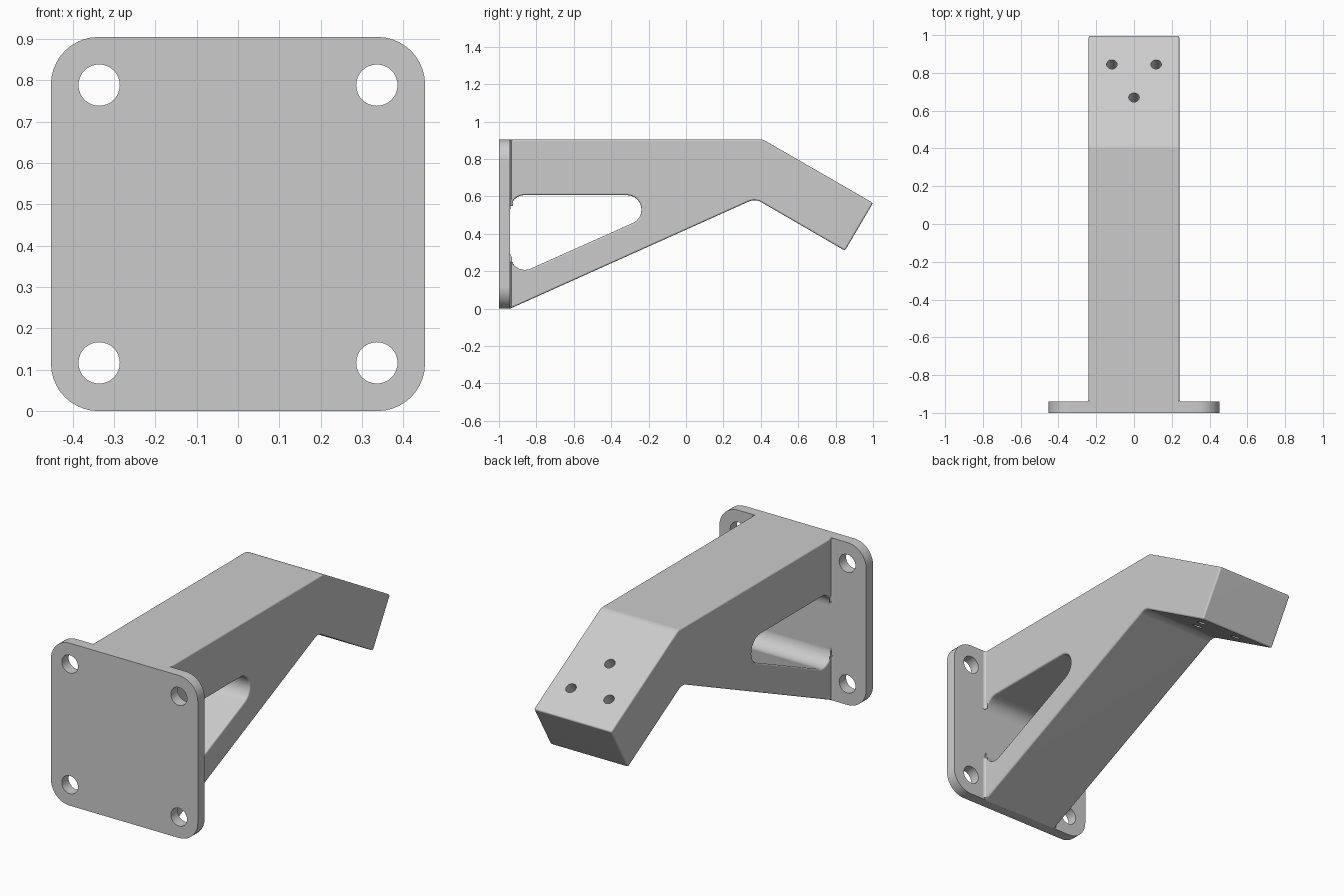
import bpy, bmesh, math
from mathutils import Vector, Matrix

default = bpy.data.objects.get("Cube")
if default:
    bpy.data.objects.remove(default, do_unlink=True)

grey = bpy.data.materials.new("satin grey")
grey.use_nodes = True
COLOUR = (0.6, 0.6, 0.6, 1)
grey.diffuse_color = COLOUR
grey.node_tree.nodes["Principled BSDF"].inputs["Base Color"].default_value = COLOUR


def rounded(corners, steps=10):
    """Turn (u, v, radius) corners into a polygon with arcs."""
    points = []
    for i, (u, v, radius) in enumerate(corners):
        here = Vector((u, v))
        if radius == 0:
            points.append(here)
            continue
        before = (Vector(corners[i - 1][:2]) - here).normalized()
        after = (Vector(corners[(i + 1) % len(corners)][:2]) - here).normalized()
        half = before.angle(after) / 2
        centre = here + (before + after).normalized() * radius / math.sin(half)
        start = here + before * radius / math.tan(half) - centre
        end = here + after * radius / math.tan(half) - centre
        sweep = start.angle_signed(end)
        for k in range(steps + 1):
            points.append(centre + Matrix.Rotation(-sweep * k / steps, 2) @ start)
    return points


def prism(name, points, place, low, high):
    """Extrude a polygon; place maps (u, v, depth) to a position."""
    bm = bmesh.new()
    face = bm.faces.new([bm.verts.new(place(p[0], p[1], low)) for p in points])
    shift = Vector(place(0, 0, high)) - Vector(place(0, 0, low))
    new = bmesh.ops.extrude_face_region(bm, geom=[face])["geom"]
    bmesh.ops.translate(bm, vec=shift, verts=[g for g in new if isinstance(g, bmesh.types.BMVert)])
    bmesh.ops.recalc_face_normals(bm, faces=bm.faces)
    mesh = bpy.data.meshes.new(name)
    bm.to_mesh(mesh)
    bm.free()
    mesh.materials.append(grey)
    obj = bpy.data.objects.new(name, mesh)
    bpy.context.collection.objects.link(obj)
    return obj


def activate(obj):
    bpy.ops.object.select_all(action="DESELECT")
    obj.select_set(True)
    bpy.context.view_layer.objects.active = obj


def apply(obj, kind, **settings):
    mod = obj.modifiers.new(kind.title(), kind)
    for key, value in settings.items():
        setattr(mod, key, value)
    activate(obj)
    bpy.ops.object.modifier_apply(modifier=mod.name)


def drill(obj, centre, radius, tilt):
    """Cut a round hole right through an object."""
    bpy.ops.mesh.primitive_cylinder_add(vertices=32, radius=radius, depth=0.9,
                                        location=centre, rotation=(tilt, 0, 0))
    cutter = bpy.context.object
    cutter.hide_render = True
    cutter.data.materials.append(grey)
    apply(obj, "BOOLEAN", operation="DIFFERENCE", solver="EXACT", object=cutter)
    bpy.data.objects.remove(cutter, do_unlink=True)


def finish(obj):
    activate(obj)
    bpy.ops.object.shade_smooth_by_angle(angle=math.radians(32))
    apply(obj, "WEIGHTED_NORMAL", keep_sharp=True)


def from_side(y, z, x):
    return (x, y, z)


def from_front(x, z, y):
    return (x, y, z)


def from_top(x, y, z):
    return (x, y, z)


HEIGHT = 0.905
HALF = HEIGHT / 2
BACK = -0.94      # rear face of the plate
SUNK = -0.97      # arm root inside the plate
ARM = 0.24        # half width of the arm

# Mounting plate with four bolt holes
R = 0.115
plate = prism("mounting_plate",
              rounded([(-HALF, 0, R), (HALF, 0, R), (HALF, HEIGHT, R), (-HALF, HEIGHT, R)]),
              from_front, -1, BACK)
for x in (-0.336, 0.336):
    for dz in (-0.336, 0.336):
        drill(plate, (x, BACK, HALF + dz), 0.05, math.pi / 2)
finish(plate)

# Bent arm with a brace; the window is open towards the plate
W = 0.078
outline = rounded([
    (SUNK, HEIGHT, 0), (0.41, HEIGHT, 0.06), (1, 0.565, 0), (0.85, 0.31, 0),
    (0.37, 0.588, 0.07), (BACK, 0, 0), (SUNK, 0, 0),
    (SUNK, 0.285, 0), (BACK, 0.285, 0), (BACK, 0.165, W), (0.05, 0.607, W),
    (BACK, 0.607, W), (BACK, 0.52, 0), (SUNK, 0.52, 0)])
arm = prism("arm", outline, from_side, -ARM, ARM)
apply(arm, "BEVEL", width=0.01, segments=4, limit_method="ANGLE",
      angle_limit=math.radians(40), use_clamp_overlap=False)

# Three screw holes square to the sloping tip
for x, y in ((-0.117, 0.845), (0.117, 0.845), (0, 0.67)):
    drill(arm, (x, y, HEIGHT - (y - 0.41) * 0.576), 0.028, math.radians(-30))
finish(arm)

# Small fillets where the arm sides meet the plate
F = 0.016
for side, label in ((1, "left"), (-1, "right")):
    edge = ARM - 0.002
    curve = [(side * edge, BACK - 0.005), (side * (edge + F), BACK - 0.005)]
    for k in range(7):
        a = math.pi / 2 * k / 6
        curve.append((side * (edge + F - F * math.sin(a)), BACK + F - F * math.cos(a)))
    for part, low, high in (("lower", 0.008, 0.25), ("upper", 0.55, HEIGHT - 0.004)):
        finish(prism(f"{label}_{part}_fillet", curve, from_top, low, high))
